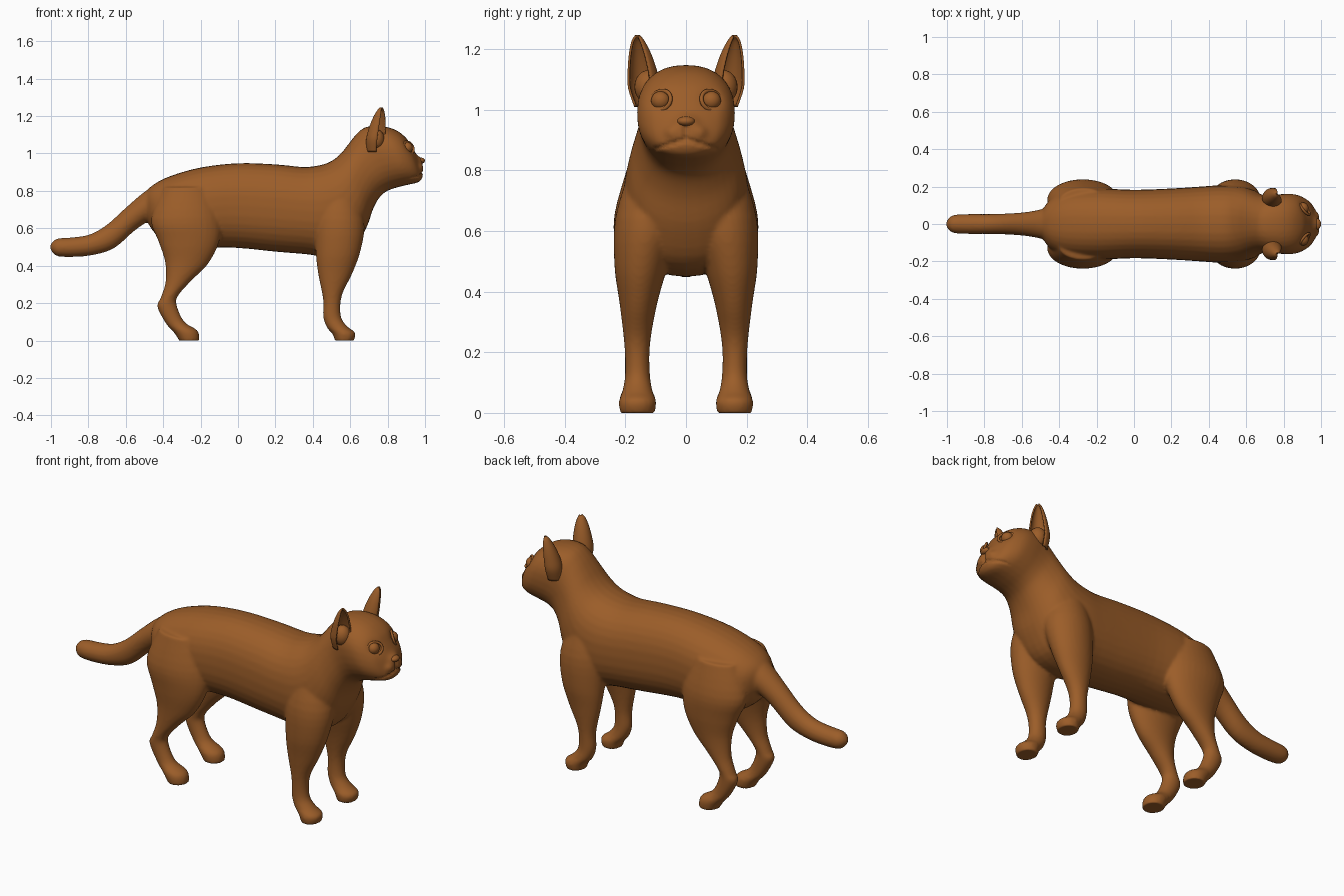
import bpy, bmesh, math
from mathutils import Vector, Matrix

if "Cube" in bpy.data.objects:
    bpy.data.objects.remove(bpy.data.objects["Cube"])

fur = bpy.data.materials.new("brown fur")
fur.diffuse_color = (0.33, 0.11, 0.022, 1)
fur.use_nodes = True
fur.node_tree.nodes["Principled BSDF"].inputs["Base Color"].default_value = fur.diffuse_color


def make_object(name, bm):
    bmesh.ops.recalc_face_normals(bm, faces=bm.faces[:])
    mesh = bpy.data.meshes.new(name)
    bm.to_mesh(mesh)
    bm.free()
    mesh.materials.append(fur)
    for p in mesh.polygons:
        p.use_smooth = True
    ob = bpy.data.objects.new(name, mesh)
    bpy.context.collection.objects.link(ob)
    return ob


def smooth_rows(rows, steps=4):
    """Catmull-Rom interpolation of rows of numbers."""
    out = []
    for i in range(len(rows) - 1):
        p0, p1 = rows[max(i - 1, 0)], rows[i]
        p2, p3 = rows[i + 1], rows[min(i + 2, len(rows) - 1)]
        for s in range(steps):
            t = s / steps
            out.append([0.5 * (2*b + (c - a)*t + (2*a - 5*b + 4*c - d)*t*t + (3*b - a - 3*c + d)*t**3)
                        for a, b, c, d in zip(p0, p1, p2, p3)])
    return out + [list(rows[-1])]


def loft(name, rows, side=1, power=2.0, n=32):
    """Rings spanning two side-view points: x1, z1, x2, z2, y centre, half width."""
    bm = bmesh.new()
    rings = []
    for x1, z1, x2, z2, yc, w in smooth_rows(rows):
        ring = []
        for k in range(n):
            a = 2 * math.pi * k / n
            c, s = (math.copysign(abs(f) ** (2 / power), f) for f in (math.cos(a), math.sin(a)))
            ring.append(bm.verts.new(((x1 + x2)/2 + c*(x1 - x2)/2, side * (yc + s*w),
                                      (z1 + z2)/2 + c*(z1 - z2)/2)))
        rings.append(ring)
    for r, q in zip(rings, rings[1:]):
        for k in range(n):
            bm.faces.new((r[k], r[(k+1) % n], q[(k+1) % n], q[k]))
    bm.faces.new(rings[0])
    bm.faces.new(rings[-1])
    return make_object(name, bm)


def ellipsoid(name, centre, size):
    bm = bmesh.new()
    bmesh.ops.create_uvsphere(bm, u_segments=24, v_segments=16, radius=1,
                              matrix=Matrix.Translation(centre) @ Matrix.Diagonal((*size, 1)))
    return make_object(name, bm)


# torso, neck and head in one sweep
parts = [loft("cat_body", [
    (-.50, .79, -.49, .65, 0, .06), (-.45, .835, -.45, .58, 0, .13),
    (-.36, .88, -.36, .52, 0, .175), (-.20, .925, -.20, .50, 0, .19),
    (0, .948, 0, .495, 0, .183), (.20, .942, .20, .475, 0, .19),
    (.35, .928, .36, .462, 0, .20), (.44, .938, .48, .45, 0, .207),
    (.50, .96, .61, .49, 0, .203), (.55, 1.00, .685, .60, 0, .187),
    (.59, 1.05, .725, .71, 0, .165), (.63, 1.10, .765, .775, 0, .152),
    (.67, 1.135, .81, .805, 0, .153), (.72, 1.147, .865, .822, 0, .16),
    (.79, 1.143, .91, .833, 0, .16), (.85, 1.122, .945, .84, 0, .143),
    (.90, 1.082, .968, .848, 0, .117), (.93, 1.035, .982, .862, 0, .085),
    (.955, .995, .988, .88, 0, .056), (.982, .975, .99, .91, 0, .03)], power=2.3)]

# tail
parts.append(loft("tail", [
    (-.42, .84, -.41, .68, 0, .10), (-.50, .795, -.46, .65, 0, .082),
    (-.60, .71, -.55, .59, 0, .064), (-.70, .62, -.66, .495, 0, .056),
    (-.79, .568, -.77, .458, 0, .053), (-.88, .552, -.88, .447, 0, .053),
    (-.96, .546, -.96, .45, 0, .049), (-.99, .53, -.99, .468, 0, .032),
    (-1.003, .51, -1.003, .488, 0, .012)]))

for side in (1, -1):
    # front legs with paws
    parts.append(loft("front_leg", [
        (.62, .82, .45, .82, .105, .075), (.675, .64, .41, .65, .125, .108),
        (.658, .49, .415, .48, .148, .088), (.612, .36, .428, .36, .157, .062),
        (.555, .24, .455, .22, .161, .043), (.55, .13, .455, .13, .16, .041),
        (.585, .075, .475, .07, .16, .05), (.628, .04, .505, .035, .16, .062),
        (.618, -.005, .52, -.005, .16, .056)], side))
    # hind legs with paws
    parts.append(loft("hind_leg", [
        (-.14, .82, -.40, .82, .115, .075), (-.09, .66, -.465, .65, .128, .108),
        (-.10, .53, -.425, .53, .148, .085), (-.16, .41, -.39, .42, .155, .064),
        (-.25, .32, -.388, .31, .16, .05), (-.32, .24, -.415, .225, .162, .042),
        (-.328, .19, -.432, .18, .162, .04), (-.287, .10, -.385, .09, .161, .043),
        (-.215, .052, -.34, .04, .16, .06), (-.206, -.005, -.312, -.005, .16, .056)], side))
    # whisker pads
    parts.append(ellipsoid("whisker_pad", (.95, side * .035, .922), (.042, .042, .034)))

# melt the parts into one skin
bpy.ops.object.select_all(action='DESELECT')
for p in parts:
    p.select_set(True)
body = parts[0]
bpy.context.view_layer.objects.active = body
bpy.ops.object.join()
m = body.modifiers.new("melt", 'REMESH')
m.mode, m.voxel_size, m.use_smooth_shade = 'VOXEL', .0085, True
m = body.modifiers.new("relax", 'SMOOTH')
m.factor, m.iterations = .5, 6
bpy.ops.object.convert(target='MESH')
bpy.context.view_layer.update()
body = bpy.context.view_layer.objects.active

# find the face surface, then press in eye sockets and the mouth line
hit, spot, _, _ = body.ray_cast(Vector((2, .085, 1.03)), Vector((-1, 0, 0)))
eye_x = spot.x if hit else .9
eye = Vector((eye_x - .014, .083, 1.03))
for v in body.data.vertices:
    c = v.co
    if c.x > .8:
        d = (Vector((c.x, abs(c.y), c.z)) - eye).length
        c.x -= .016 * math.exp(-(d / .036) ** 2)
        line = .902 - .3 * abs(c.y)
        if abs(c.y) < .105 and c.x > .86:
            c.x -= .012 * math.exp(-((c.z - line) / .006) ** 2)
        if abs(c.y) < .006 and line < c.z < .945:
            c.x -= .008
    c.z = max(c.z, 0)

# nose
ellipsoid("nose", (.978, 0, .962), (.022, .029, .016))


def eyelid(side):
    """Thin ring around the eye, turned outwards."""
    bm = bmesh.new()
    turn = Matrix.Rotation(side * math.radians(38), 4, 'Z') @ Matrix.Rotation(math.radians(72), 4, 'Y')
    place = Matrix.Translation((eye.x + .004, side * eye.y, eye.z)) @ turn
    rings = []
    for i in range(28):
        a = 2 * math.pi * i / 28
        rings.append([bm.verts.new(place @ Vector(((.034 + .007*math.cos(b)) * math.cos(a),
                                                   (.040 + .007*math.cos(b)) * math.sin(a),
                                                   .007 * math.sin(b))))
                      for b in (k * math.pi / 4 for k in range(8))])
    for i in range(28):
        r, q = rings[i], rings[(i + 1) % 28]
        for k in range(8):
            bm.faces.new((r[k], r[(k+1) % 8], q[(k+1) % 8], q[k]))
    make_object("eyelid", bm)


def ear(side):
    """Curved cup, open forwards and outwards, narrowing to the tip."""
    bm = bmesh.new()
    # centre x, y, z and radius
    rows = smooth_rows([(.735, .125, 1.01, .042), (.738, .138, 1.07, .049), (.745, .143, 1.12, .046),
                        (.755, .151, 1.18, .034), (.763, .158, 1.225, .018), (.767, .16, 1.243, .005)])
    grid = []
    for x, y, z, r in rows:
        row = []
        for k in range(19):
            a = math.radians(28 + 55 + (360 - 110) * k / 18)
            row.append(bm.verts.new((x + r * math.cos(a), side * (y + r * math.sin(a)), z)))
        grid.append(row)
    for r, q in zip(grid, grid[1:]):
        for k in range(18):
            bm.faces.new((r[k], r[k+1], q[k+1], q[k]))
    ob = make_object("ear", bm)
    m = ob.modifiers.new("thickness", 'SOLIDIFY')
    m.thickness, m.offset = .008, 0


# eyes, lids and ears
for side in (1, -1):
    ellipsoid("eye", (eye.x - .004, side * eye.y, eye.z), (.03, .032, .031))
    eyelid(side)
    ear(side)
    # ear base filling the cup's foot
    ellipsoid("ear_base", (.738, side * .125, 1.075), (.045, .045, .055))
